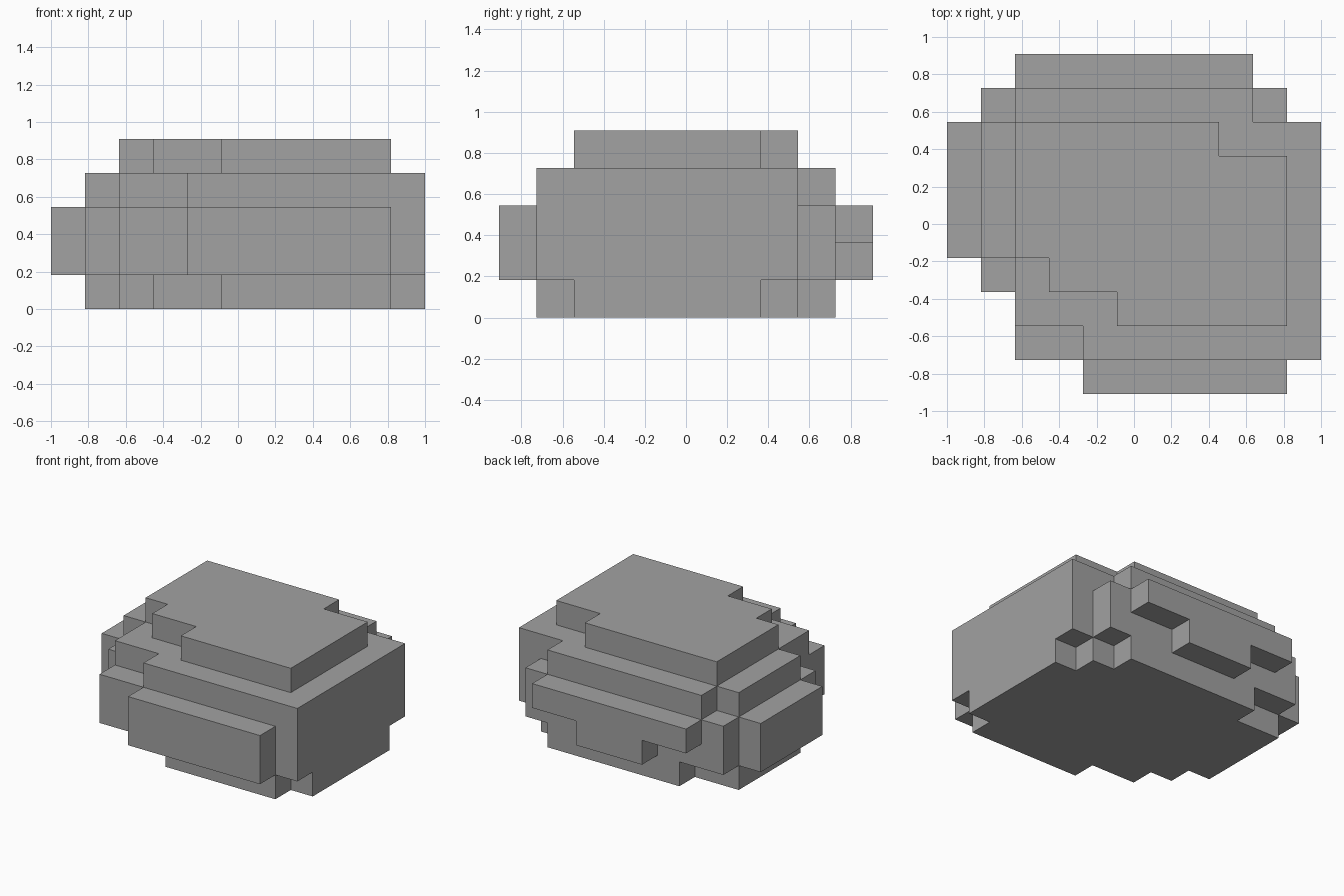
import bpy, bmesh
from mathutils import Vector

if "Cube" in bpy.data.objects:
    bpy.data.objects.remove(bpy.data.objects["Cube"])

U = 2 / 11                       # size of one block
ORIGIN = Vector((-1, -5 * U, 0))

# Each layer: front row to back row -> spans of blocks along x
middle = {0: [(4, 10)], 1: [(2, 11)], 2: [(2, 11)], 3: [(1, 11)],
          **{r: [(0, 11)] for r in range(4, 8)}, 8: [(1, 10)]}
bottom = {1: [(5, 10)], 2: [(3, 11)], 3: [(2, 11)],
          **{r: [(1, 11)] for r in range(4, 7)}, 7: [(1, 10)], 8: [(3, 9)]}
upper = {1: [(4, 11)], 2: [(2, 11)], 3: [(2, 11)],
         **{r: [(1, 11)] for r in range(4, 8)}, 8: [(2, 9)]}
cap = {2: [(5, 10)], 3: [(3, 10)],
       **{r: [(2, 10)] for r in range(4, 7)}, 7: [(2, 8)]}
layers = [bottom, {**middle, 9: [(4, 7)]}, {**middle, 9: [(2, 9)]}, upper, cap]

blocks = {(x, y, z) for z, layer in enumerate(layers)
          for y, spans in layer.items() for a, b in spans for x in range(a, b)}

# Boulder skin: only block sides that face open air
bm = bmesh.new()
for block in blocks:
    for axis in range(3):
        for side in (0, 1):
            neighbour = list(block)
            neighbour[axis] += 2 * side - 1
            if tuple(neighbour) in blocks:
                continue
            ring = []
            for s, t in ((0, 0), (1, 0), (1, 1), (0, 1)):
                p = Vector(block)
                p[axis] += side
                p[(axis + 1) % 3] += s
                p[(axis + 2) % 3] += t
                ring.append(bm.verts.new(ORIGIN + p * U))
            bm.faces.new(ring if side else ring[::-1])
bmesh.ops.remove_doubles(bm, verts=bm.verts, dist=1e-4)
# Merge flat neighbours into clean large faces
bmesh.ops.dissolve_limit(bm, angle_limit=0.01, verts=bm.verts, edges=bm.edges)

mesh = bpy.data.meshes.new("boulder")
bm.to_mesh(mesh)
bm.free()

stone = bpy.data.materials.new("stone grey")
stone.diffuse_color = (0.36, 0.36, 0.36, 1)
stone.use_nodes = True
stone.node_tree.nodes["Principled BSDF"].inputs["Base Color"].default_value = stone.diffuse_color
mesh.materials.append(stone)
bpy.context.collection.objects.link(bpy.data.objects.new("boulder", mesh))
